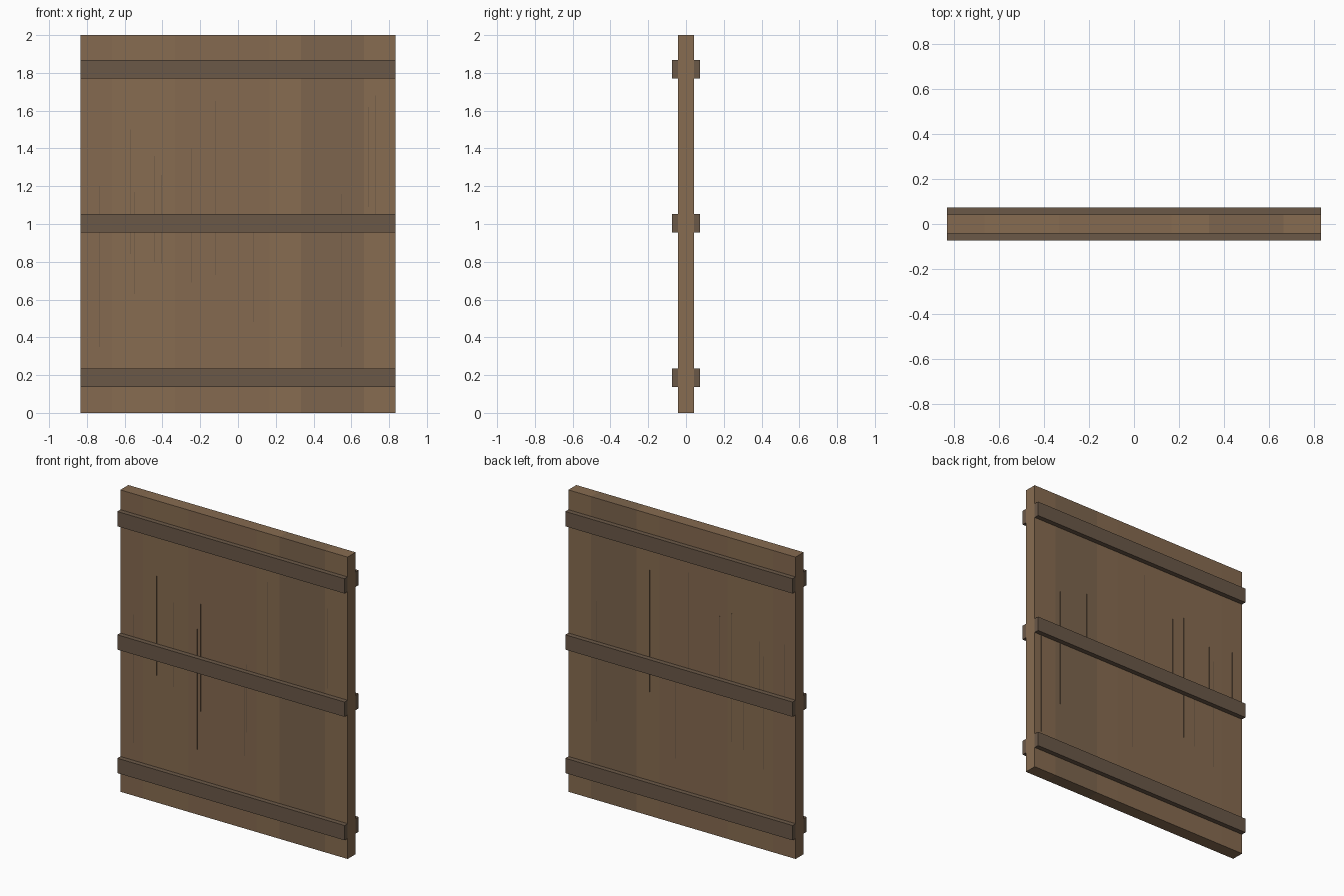
import bpy, bmesh

if "Cube" in bpy.data.objects:
    bpy.data.objects.remove(bpy.data.objects["Cube"])

W, H, T = 0.833, 2.0, 0.042     # half width, height, half thickness


def material(name, rgb):
    m = bpy.data.materials.new(name)
    m.diffuse_color = (*rgb, 1)
    m.use_nodes = True
    m.node_tree.nodes["Principled BSDF"].inputs["Base Color"].default_value = m.diffuse_color
    return m


mid = material("wood_mid", (0.242, 0.150, 0.082))
warm = material("wood_warm", (0.235, 0.143, 0.080))
dark = material("wood_dark", (0.205, 0.130, 0.075))
batten_mat = material("wood_batten", (0.145, 0.098, 0.064))
grain_mat = material("wood_grain", (0.13, 0.088, 0.055))


def add_box(bm, lo, hi):
    verts = bmesh.ops.create_cube(bm, size=1)["verts"]
    for v in verts:
        for i in range(3):
            v.co[i] = lo[i] if v.co[i] < 0 else hi[i]


def finish(name, bm, mats):
    me = bpy.data.meshes.new(name)
    bm.to_mesh(me)
    bm.free()
    for m in mats:
        me.materials.append(m)
    ob = bpy.data.objects.new(name, me)
    bpy.context.collection.objects.link(ob)
    return ob


# Panel: one slab divided into ten flush planks of varied tone
tones = [1, 0, 0, 1, 1, 1, 0, 2, 2, 0]
n = len(tones)
bm = bmesh.new()
add_box(bm, (-W, -T, 0), (W, T, H))
for i in range(1, n):
    bmesh.ops.bisect_plane(bm, geom=bm.verts[:] + bm.edges[:] + bm.faces[:],
                           plane_co=(-W + 2 * W * i / n, 0, 0), plane_no=(1, 0, 0))
for f in bm.faces:
    k = int((f.calc_center_median().x + W) / (2 * W) * n)
    f.material_index = tones[max(0, min(n - 1, k))]
finish("plank_panel", bm, [mid, warm, dark])

# Cross battens on both faces
for level, z in (("bottom", 0.185), ("middle", 1.003), ("top", 1.82)):
    for side, s in (("front", -1), ("back", 1)):
        bm = bmesh.new()
        y0, y1 = sorted((s * T, s * 0.074))
        add_box(bm, (-W, y0, z - 0.049), (W, y1, z + 0.049))
        finish(f"{side}_{level}_batten", bm, [batten_mat])

# Fine vertical grain lines: x, lower z, upper z
front_grain = [
    (-0.735, 0.35, 1.20), (-0.567, 0.84, 1.50), (-0.546, 0.63, 1.17),
    (-0.44, 0.80, 1.36), (-0.403, 0.79, 1.26), (-0.27, 0.43, 1.23),
    (-0.244, 0.69, 1.40), (-0.117, 0.73, 1.65), (-0.058, 0.51, 1.31),
    (0.08, 0.48, 1.00), (0.09, 0.64, 1.09), (0.249, 1.00, 1.68),
    (0.286, 0.74, 1.49), (0.36, 1.00, 1.58), (0.55, 0.35, 1.16),
    (0.689, 1.09, 1.62), (0.73, 1.00, 1.68)]
back_grain = [
    (0.78, 0.27, 1.00), (0.627, 0.52, 1.32), (0.414, 1.06, 1.38),
    (0.237, 0.82, 1.63), (0.046, 0.43, 1.00), (-0.05, 1.00, 1.69),
    (-0.277, 1.00, 1.46), (-0.365, 0.65, 1.50), (-0.453, 0.62, 1.00),
    (-0.57, 1.00, 1.37), (-0.60, 0.53, 1.28), (-0.755, 1.02, 1.40)]
for side, s, lines in (("front", -1, front_grain), ("back", 1, back_grain)):
    bm = bmesh.new()
    y0, y1 = sorted((s * (T - 0.002), s * (T + 0.001)))
    for x, z0, z1 in lines:
        add_box(bm, (x - 0.001, y0, z0), (x + 0.001, y1, z1))
    finish(f"{side}_grain_lines", bm, [grain_mat])
